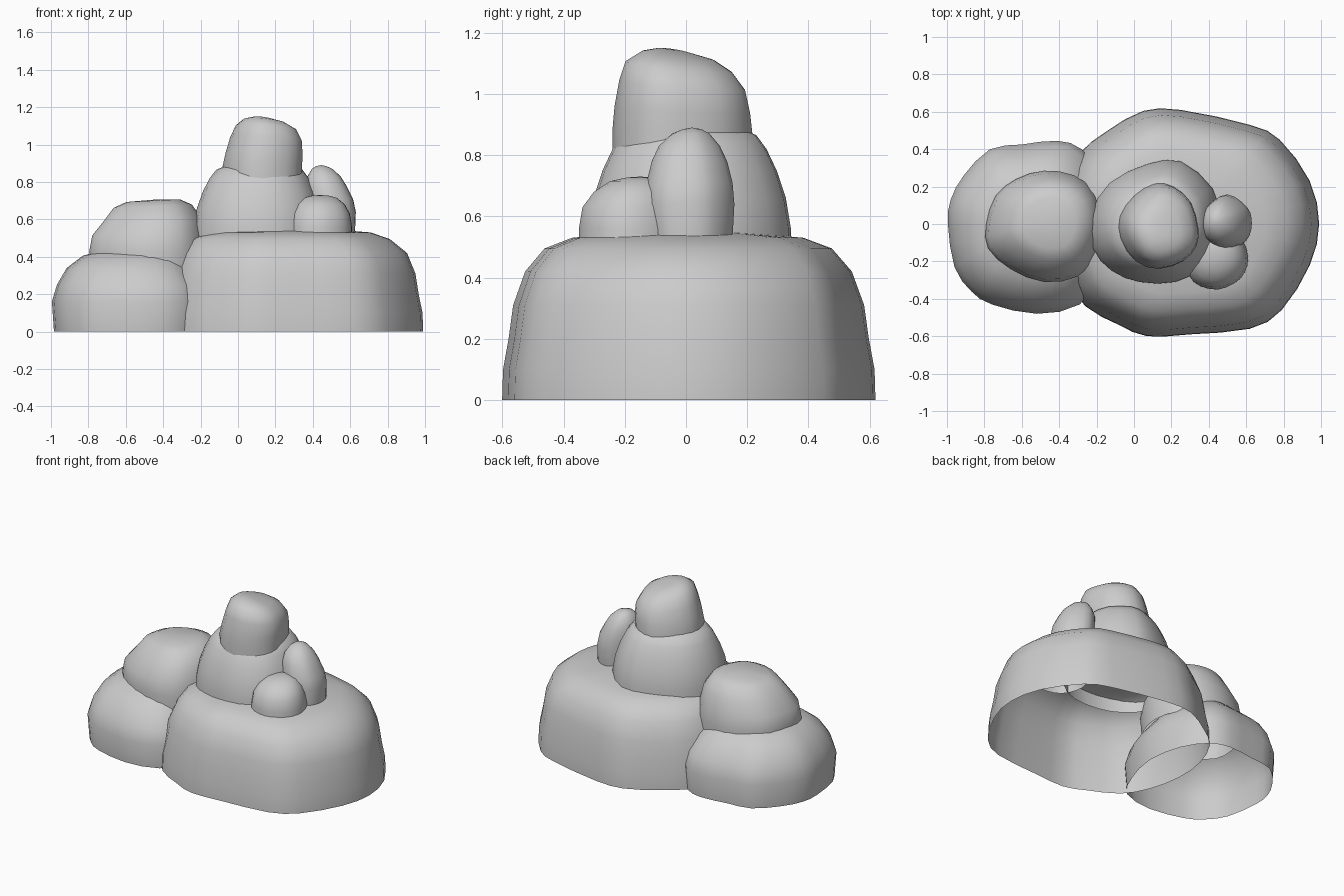
import bpy, bmesh
from mathutils import Vector


def smooth_loop(pts, sub):
    """Closed Catmull-Rom curve through the outline points."""
    n, out = len(pts), []
    for i in range(n):
        a, b, c, d = (Vector(pts[(i + k) % n]) for k in (-1, 0, 1, 2))
        for s in range(sub):
            t = s / sub
            out.append(0.5 * (2 * b + (c - a) * t + (2 * a - 5 * b + 4 * c - d) * t * t
                              + (3 * b - a - 3 * c + d) * t ** 3))
    return out


def rock(name, centre, outline, rows, sub=2, tilt=(0, 0)):
    """Open-bottomed boulder: outline scaled up a profile of (z, scale, dx, dy)."""
    c = Vector(centre)
    loop = [p - c for p in smooth_loop(outline, sub)]
    n = len(loop)
    bm = bmesh.new()
    rings = []
    for k, (z, s, dx, dy) in enumerate(rows[:-1]):
        w = k / (len(rows) - 1)
        rings.append([bm.verts.new((c.x + dx + p.x * s, c.y + dy + p.y * s,
                                    z + w * s * (tilt[0] * p.x + tilt[1] * p.y)))
                      for p in loop])
    z, _, dx, dy = rows[-1]
    top = bm.verts.new((c.x + dx, c.y + dy, z))
    for lo, hi in zip(rings, rings[1:]):
        for i in range(n):
            j = (i + 1) % n
            bm.faces.new((lo[i], lo[j], hi[j], hi[i]))
    for i in range(n):
        bm.faces.new((rings[-1][i], rings[-1][(i + 1) % n], top))
    for f in bm.faces:
        f.smooth = True
    me = bpy.data.meshes.new(name)
    bm.to_mesh(me)
    bm.free()
    ob = bpy.data.objects.new(name, me)
    bpy.context.collection.objects.link(ob)
    return ob


# Large base boulder
rock("base_boulder", (0.3, 0),
     [(0.99, 0), (0.94, 0.23), (0.78, 0.45), (0.62, 0.53), (0.25, 0.61), (0.05, 0.605),
      (-0.14, 0.5), (-0.3, 0.37), (-0.39, 0.17), (-0.41, -0.05), (-0.36, -0.28),
      (-0.26, -0.44), (-0.08, -0.54), (0.07, -0.6), (0.3, -0.59), (0.62, -0.56),
      (0.79, -0.46), (0.94, -0.22)],
     [(0, 1, 0, 0), (0.1, 0.995, 0, 0), (0.2, 0.965, 0, 0), (0.31, 0.94, 0, 0),
      (0.42, 0.875, 0, 0), (0.495, 0.77, -0.02, 0), (0.53, 0.62, -0.02, 0),
      (0.545, 0.35, -0.02, 0), (0.55, 0, 0, 0)])

# Low boulder on the left
rock("left_boulder", (-0.55, 0),
     [(-0.12, 0), (-0.17, 0.25), (-0.28, 0.4), (-0.41, 0.445), (-0.6, 0.425), (-0.77, 0.4),
      (-0.91, 0.26), (-0.98, 0.13), (-0.995, 0), (-0.96, -0.23), (-0.87, -0.36),
      (-0.76, -0.43), (-0.52, -0.48), (-0.29, -0.43), (-0.18, -0.25)],
     [(0, 0.975, 0, 0), (0.16, 1, 0, 0), (0.25, 0.94, 0, 0), (0.34, 0.8, -0.01, 0),
      (0.405, 0.63, 0, 0), (0.435, 0.4, 0, 0), (0.445, 0, 0, 0)])

# Flat-topped boulder above it
rock("upper_left_boulder", (-0.47, -0.02),
     [(-0.16, 0), (-0.2, 0.16), (-0.32, 0.26), (-0.48, 0.285), (-0.63, 0.24),
      (-0.74, 0.15), (-0.79, 0), (-0.78, -0.13), (-0.66, -0.24), (-0.48, -0.31),
      (-0.3, -0.28), (-0.2, -0.16)],
     [(0.3, 0.97, 0, 0), (0.43, 1, 0, 0), (0.52, 0.95, 0, 0), (0.6, 0.82, 0.02, 0.01),
      (0.67, 0.66, 0.02, 0.02), (0.7, 0.45, 0.02, 0.02), (0.705, 0, 0.02, 0.02)],
     tilt=(0.06, 0))

# Central tower boulder
rock("tower_boulder", (0.12, 0.01),
     [(0.46, 0.02), (0.42, 0.19), (0.25, 0.335), (0.07, 0.32), (-0.13, 0.22),
      (-0.23, 0.05), (-0.22, -0.13), (-0.12, -0.25), (0.03, -0.31), (0.22, -0.31),
      (0.37, -0.23), (0.44, -0.11)],
     [(0.44, 1, 0, 0), (0.56, 1, 0, 0), (0.66, 0.95, 0, 0), (0.75, 0.86, 0, 0),
      (0.82, 0.76, 0, 0), (0.865, 0.66, 0, 0), (0.89, 0.5, 0, 0), (0.9, 0, 0, 0)])

# Top boulder, slanting down to the back right
rock("top_boulder", (0.13, -0.02),
     [(0.34, -0.02), (0.3, 0.12), (0.21, 0.2), (0.11, 0.215), (0, 0.15), (-0.075, 0.04),
      (-0.07, -0.08), (0.01, -0.2), (0.13, -0.24), (0.26, -0.2), (0.33, -0.12)],
     [(0.8, 1, 0, 0), (0.88, 1, 0, 0), (0.95, 0.97, 0.01, 0), (1.03, 0.9, 0.02, 0),
      (1.09, 0.76, 0.02, -0.01), (1.125, 0.52, 0.01, -0.01), (1.14, 0.25, 0, -0.02),
      (1.145, 0, 0, -0.03)], tilt=(-0.14, -0.18))

# Small front boulder
rock("small_front_boulder", (0.44, -0.18),
     [(0.61, -0.18), (0.57, -0.29), (0.45, -0.35), (0.32, -0.31), (0.27, -0.18),
      (0.32, -0.06), (0.44, -0.01), (0.56, -0.06)],
     [(0.44, 1, 0, 0), (0.56, 1, 0, 0), (0.63, 0.93, 0, 0), (0.68, 0.77, 0, 0.01),
      (0.715, 0.52, 0, 0.02), (0.727, 0.25, 0, 0.03), (0.73, 0, 0, 0.03)], sub=3)

# Tall small boulder at the right of the tower
rock("small_side_boulder", (0.5, 0.01),
     [(0.63, 0), (0.605, 0.09), (0.5, 0.158), (0.4, 0.1), (0.37, 0), (0.4, -0.09),
      (0.5, -0.135), (0.6, -0.09)],
     [(0.44, 0.88, 0.01, 0), (0.54, 0.93, 0.005, 0.005), (0.64, 1, 0, 0),
      (0.71, 0.96, -0.01, 0), (0.78, 0.84, -0.03, 0), (0.83, 0.68, -0.04, 0),
      (0.87, 0.42, -0.05, 0.005), (0.885, 0.2, -0.055, 0.01), (0.89, 0, -0.055, 0.01)], sub=3)
